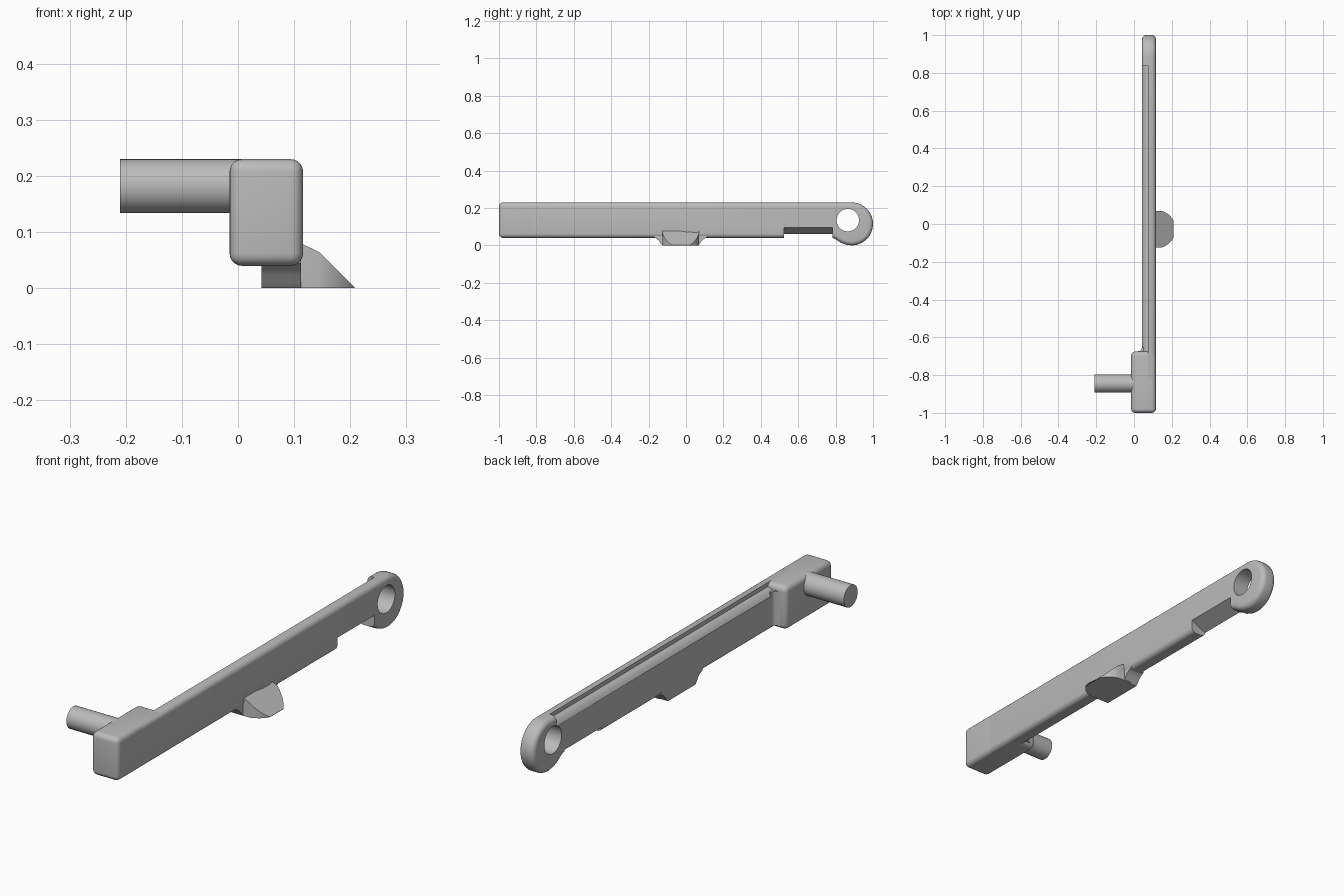
import bpy, bmesh
from math import sin, cos, radians

cube = bpy.data.objects.get("Cube")
if cube:
    bpy.data.objects.remove(cube, do_unlink=True)

grey = bpy.data.materials.new("light_grey")
grey.use_nodes = True
grey.diffuse_color = (0.5, 0.5, 0.5, 1)
grey.node_tree.nodes["Principled BSDF"].inputs["Base Color"].default_value = (0.5, 0.5, 0.5, 1)


def arc(cu, cv, r, start, end, steps):
    """Points along a circular arc, angles in degrees."""
    angles = [radians(start + (end - start) * i / steps) for i in range(steps + 1)]
    return [(cu + r * cos(a), cv + r * sin(a)) for a in angles]


def prism(name, axis, points, low, high):
    """Extrude a flat outline along x, y or z."""
    place = {"x": lambda u, v, w: (w, u, v),
             "y": lambda u, v, w: (u, w, v),
             "z": lambda u, v, w: (u, v, w)}[axis]
    bm = bmesh.new()
    rings = [[bm.verts.new(place(u, v, w)) for u, v in points] for w in (low, high)]
    bm.faces.new(rings[0])
    bm.faces.new(rings[1])
    n = len(points)
    for i in range(n):
        j = (i + 1) % n
        bm.faces.new((rings[0][i], rings[0][j], rings[1][j], rings[1][i]))
    bmesh.ops.recalc_face_normals(bm, faces=bm.faces[:])
    mesh = bpy.data.meshes.new(name)
    bm.to_mesh(mesh)
    bm.free()
    mesh.materials.append(grey)
    obj = bpy.data.objects.new(name, mesh)
    bpy.context.collection.objects.link(obj)
    return obj


def select(obj):
    bpy.ops.object.select_all(action="DESELECT")
    obj.select_set(True)
    bpy.context.view_layer.objects.active = obj


def round_edges(obj, width):
    select(obj)
    mod = obj.modifiers.new("round", "BEVEL")
    mod.width = width
    mod.segments = 5
    mod.limit_method = "ANGLE"
    mod.angle_limit = radians(40)
    bpy.ops.object.modifier_apply(modifier=mod.name)


def cut(obj, cutter):
    select(obj)
    mod = obj.modifiers.new("cut", "BOOLEAN")
    mod.operation = "DIFFERENCE"
    mod.solver = "EXACT"
    mod.object = cutter
    bpy.ops.object.modifier_apply(modifier=mod.name)
    bpy.data.objects.remove(cutter, do_unlink=True)


LEFT, INNER, TOP, BASE = 0.116, 0.042, 0.23, 0.04
ROUND = 0.022

# Long bar with a rounded eye at the back
outline = [(-0.85, BASE), (-0.85, TOP)] + arc(0.885, 0.115, 0.115, 90, -90, 28)
outline += [(0.855, 0.004), (0.825, 0.016), (0.8, 0.033), (0.785, BASE)]
bar = prism("bar", "x", outline, INNER, LEFT)
round_edges(bar, ROUND)

# Hole through the eye
cut(bar, prism("eye_cutter", "x", arc(0.865, 0.135, 0.06, 0, 352.5, 47), 0, 0.2))
# Rounded ledge lowered along the inner top edge
cut(bar, prism("ledge_cutter", "y",
               [(0.075, 0.26), (0.075, 0.212), (0.062, 0.209), (0.051, 0.201),
                (0.044, 0.19), (0.03, 0.17), (0.03, 0.26)], -0.9, 0.84))
# Sloped notch under the bar near the eye
cut(bar, prism("notch_cutter", "y",
               [(0.02, -0.1), (0.14, -0.1), (0.14, 0.107), (0.02, 0.05)], 0.525, 0.783))

# Thick block at the front end
block = prism("end_block", "z", [(-0.015, -1), (LEFT, -1), (LEFT, -0.675), (-0.015, -0.675)],
              BASE, TOP)
round_edges(block, ROUND)

# Fillet where the block meets the bar
fillet = prism("block_fillet", "z", [(0.05, -0.7), (0.01, -0.7), (0.015, -0.675), (0.03, -0.672),
                                     (0.039, -0.664), (0.043, -0.65), (0.05, -0.65)], 0.055, 0.205)

# Pivot pin
pin = prism("pin", "x", arc(-0.845, 0.182, 0.048, 0, 352.5, 47), -0.21, 0.02)

# Flared pad under the middle of the bar
flare = [(-0.175, 0.045), (-0.16, 0.038), (-0.145, 0.025), (-0.135, 0.01), (-0.125, 0)]
mirrored = [(-0.06 - y, z) for y, z in reversed(flare)]
pad = prism("pad", "x", [(-0.175, 0.065)] + flare + mirrored + [(0.115, 0.065)], INNER, LEFT - 0.004)

# Wedge lug with a rounded plan, sloping down to its outer edge
plan = [(0.08, -0.125), (0.145, -0.125), (0.165, -0.117), (0.183, -0.105), (0.197, -0.091), (0.208, -0.075)]
plan += [(x, -0.055 - y) for x, y in reversed(plan)]
lug = prism("wedge_lug", "z", plan, 0, 0.1)
for v in lug.data.vertices:
    if v.co.z > 0.05:
        v.co.z = min(0.095, 0.2095 - v.co.x)

# Smooth shading with crisp edges
for part in (bar, block, fillet, pin, pad, lug):
    select(part)
    bpy.ops.object.shade_smooth_by_angle(angle=radians(30))
